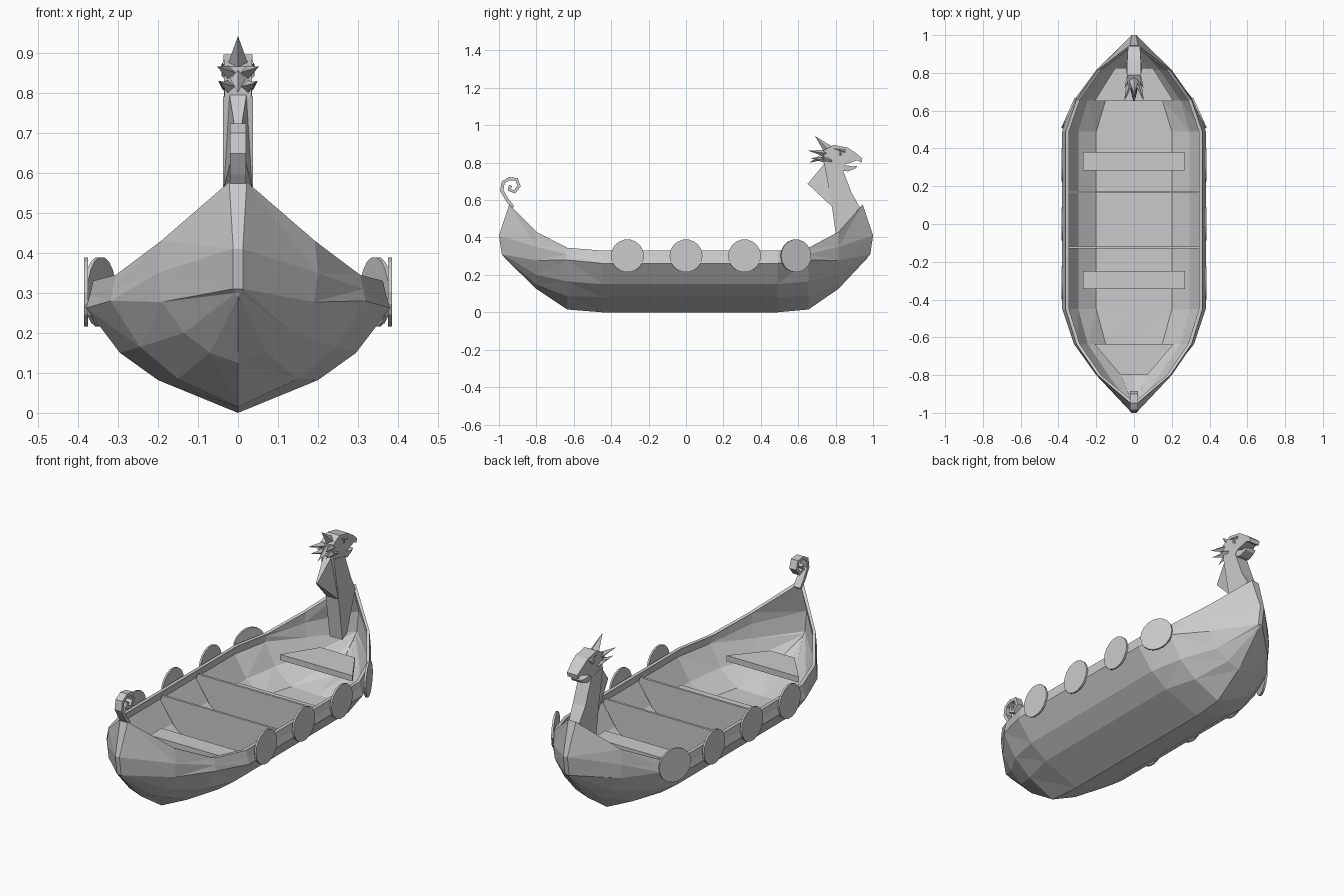
import bpy, bmesh, math
from mathutils import Vector, Matrix

cube = bpy.data.objects.get("Cube")
if cube:
    bpy.data.objects.remove(cube, do_unlink=True)

grey = bpy.data.materials.new("plain grey")
grey.use_nodes = True
tone = (0.6, 0.6, 0.6, 1)
grey.diffuse_color = tone
grey.node_tree.nodes["Principled BSDF"].inputs["Base Color"].default_value = tone


def finish(name, bm):
    bmesh.ops.remove_doubles(bm, verts=bm.verts, dist=0.0005)
    bmesh.ops.recalc_face_normals(bm, faces=bm.faces)
    mesh = bpy.data.meshes.new(name)
    bm.to_mesh(mesh)
    bm.free()
    mesh.materials.append(grey)
    ob = bpy.data.objects.new(name, mesh)
    bpy.context.collection.objects.link(ob)
    return ob


def prism(name, left, right):
    """Solid between two matching outlines."""
    bm = bmesh.new()
    a = [bm.verts.new(p) for p in left]
    b = [bm.verts.new(p) for p in right]
    n = len(a)
    bm.faces.new(a)
    bm.faces.new(b[::-1])
    for i in range(n):
        bm.faces.new((a[i], b[i], b[(i + 1) % n], a[(i + 1) % n]))
    return finish(name, bm)


def side_slab(name, profile):
    """Profile of (y, z, half width) mirrored across the centre plane."""
    return prism(name, [(-w, y, z) for y, z, w in profile], [(w, y, z) for y, z, w in profile])


def spike(name, base, tip, radius, sides=4):
    base, tip = Vector(base), Vector(tip)
    axis = tip - base
    bm = bmesh.new()
    place = Matrix.Translation((base + tip) / 2) @ axis.to_track_quat('Z', 'Y').to_matrix().to_4x4()
    bmesh.ops.create_cone(bm, cap_ends=True, segments=sides, radius1=radius, radius2=0,
                          depth=axis.length, matrix=place)
    return finish(name, bm)


# Hull: half sections (x, z) from rail to keel, placed along y
MID = [(.362, .33), (.37, .295), (.38, .262), (.295, .15), (.2, .082), (0, 0)]
NEAR = [(.305, .345), (.313, .31), (.318, .28), (.245, .165), (.15, .085), (0, .015)]
FAR = [(.192, .43), (.2, .35), (.19, .277), (.135, .2), (.07, .15), (0, .125)]
END = [(.022, .577), (.012, .41), (.012, .31), (.006, .3), (.004, .295), (0, .29)]
END_Y = [.945, 1, .985, .975, .972, .97]
stations = [(-1, END), (-.8, FAR), (-.635, NEAR), (-.45, MID), (-.22, MID), (0, MID),
            (.22, MID), (.49, MID), (.655, NEAR), (.815, FAR), (1, END)]


def outer(y, sec):
    ys = [y * e for e in END_Y] if sec is END else [y] * len(sec)
    return [(x, yy, z) for (x, z), yy in zip(sec, ys)]


def inner(y, sec):
    if sec is END:
        return [(0, yy, z) for x, yy, z in outer(y, sec)]
    # Thick at the sides, with a flat floor
    pts = [(x - .018 if z > .22 else x, yy, max(z + .02, .102)) for x, yy, z in outer(y, sec)]
    pts[0] = (pts[0][0], y, sec[0][1])
    return pts


bm = bmesh.new()
rings = []
for y, sec in stations:
    o, n = outer(y, sec), inner(y, sec)
    flip = lambda pts: [(-x, yy, z) for x, yy, z in pts]
    loop = o + flip(o[:-1])[::-1] + flip(n) + n[:-1][::-1]
    rings.append([bm.verts.new(p) for p in loop])
count = len(rings[0])
for k, (a, b) in enumerate(zip(rings, rings[1:])):
    for i in range(count):
        j = (i + 1) % count
        q = (a[i], a[j], b[j], b[i])
        # Alternating diagonals give the faceted planking
        if k % 2:
            q = q[1:] + q[:1]
        bm.faces.new((q[0], q[1], q[2]))
        bm.faces.new((q[0], q[2], q[3]))
rows = len(MID)
for ring in (rings[0], rings[-1]):
    for i in range(rows - 1):
        corners = [ring[i], ring[i + 1], ring[2 * rows - 3 - i], ring[2 * rows - 2 - i]]
        bm.faces.new(list(dict.fromkeys(corners)))
finish("hull", bm)

# Crosswise bulkheads
for name, y in (("front_bulkhead", -.125), ("rear_bulkhead", .17)):
    half = [(.35, .305), (.358, .28), (.28, .165), (.19, .095)]
    outline = half + [(-x, z) for x, z in half[::-1]]
    prism(name, [(x, y - .006, z) for x, z in outline], [(x, y + .006, z) for x, z in outline])


# Benches and end decks
def platform(name, y0, y1, w0, w1, z0, z1):
    flat = [(-w0, y0), (w0, y0), (w1, y1), (-w1, y1)]
    prism(name, [(x, y, z0) for x, y in flat], [(x, y, z1) for x, y in flat])


platform("front_bench", -.345, -.248, .27, .27, .17, .2)
platform("rear_bench", .282, .38, .27, .27, .17, .2)
platform("front_deck", -.635, -.8, .21, .07, .23, .26)
platform("rear_deck", .65, .825, .21, .1, .23, .26)

# Round shields along both rails
for side, label in ((1, "left"), (-1, "right")):
    for k, (x, y, turn) in enumerate([(.38, -.313, 0), (.38, 0, 0), (.38, .313, 0), (.345, .587, 24)]):
        bm = bmesh.new()
        place = (Matrix.Translation((side * x, y, .302)) @ Matrix.Rotation(math.radians(side * turn), 4, 'Z')
                 @ Matrix.Rotation(math.pi / 2, 4, 'Y'))
        bmesh.ops.create_cone(bm, cap_ends=True, segments=18, radius1=.088, radius2=.088,
                              depth=.01, matrix=place)
        finish(f"{label}_shield_{k + 1}", bm)

# Curled tail: a ribbon following a spiral
path = [Vector(p) for p in [(-.925, .56), (-.955, .6), (-.985, .65), (-.978, .695), (-.945, .714),
                            (-.905, .71), (-.893, .675), (-.917, .643), (-.945, .655), (-.938, .678)]]


def ribbon_edge(k):
    d = (path[min(k + 1, len(path) - 1)] - path[max(k - 1, 0)]).normalized()
    off = Vector((-d.y, d.x)) * .009
    return path[k] + off, path[k] - off


for i in range(len(path) - 1):
    (p, q), (r, s) = ribbon_edge(i), ribbon_edge(i + 1)
    side_slab(f"tail_curl_{i + 1}", [(v.x, v.y, .02) for v in (p, r, s, q)])

# Neck, ridged mane and head
side_slab("neck", [(.812, .34, .037), (.85, .36, .037), (.93, .56, .03), (.885, .64, .036),
                   (.835, .77, .036), (.74, .79, .037), (.775, .6, .037)])
side_slab("mane", [(.65, .687, .004), (.745, .8, .022), (.8, .7, .036), (.785, .56, .036)])
side_slab("skull", [(.74, .79, .034), (.735, .865, .035), (.79, .895, .036), (.865, .88, .036),
                    (.91, .85, .034), (.943, .822, .03), (.938, .8, .03), (.915, .812, .032),
                    (.88, .8, .034), (.85, .792, .035), (.82, .765, .035)])
side_slab("lower_jaw", [(.79, .765, .034), (.82, .8, .034), (.855, .787, .033), (.885, .78, .031),
                        (.915, .782, .027), (.905, .768, .027), (.866, .753, .03)])

# Horns, brows and eyes
spike("crown_spike", (.0, .76, .87), (0, .69, .942), .026)
spike("nape_spike", (0, .75, .84), (0, .66, .80), .022)
for s, label in ((1, "left"), (-1, "right")):
    spike(f"{label}_upper_horn", (s * .022, .745, .85), (s * .052, .65, .865), .018)
    spike(f"{label}_lower_horn", (s * .022, .75, .815), (s * .045, .665, .825), .018)
    spike(f"{label}_cheek_horn", (s * .025, .775, .81), (s * .05, .72, .83), .016)
    spike(f"{label}_brow", (s * .034, .85, .862), (s * .04, .79, .875), .009)
    spike(f"{label}_eye", (s * .034, .825, .848), (s * .041, .83, .848), .013, 6)
